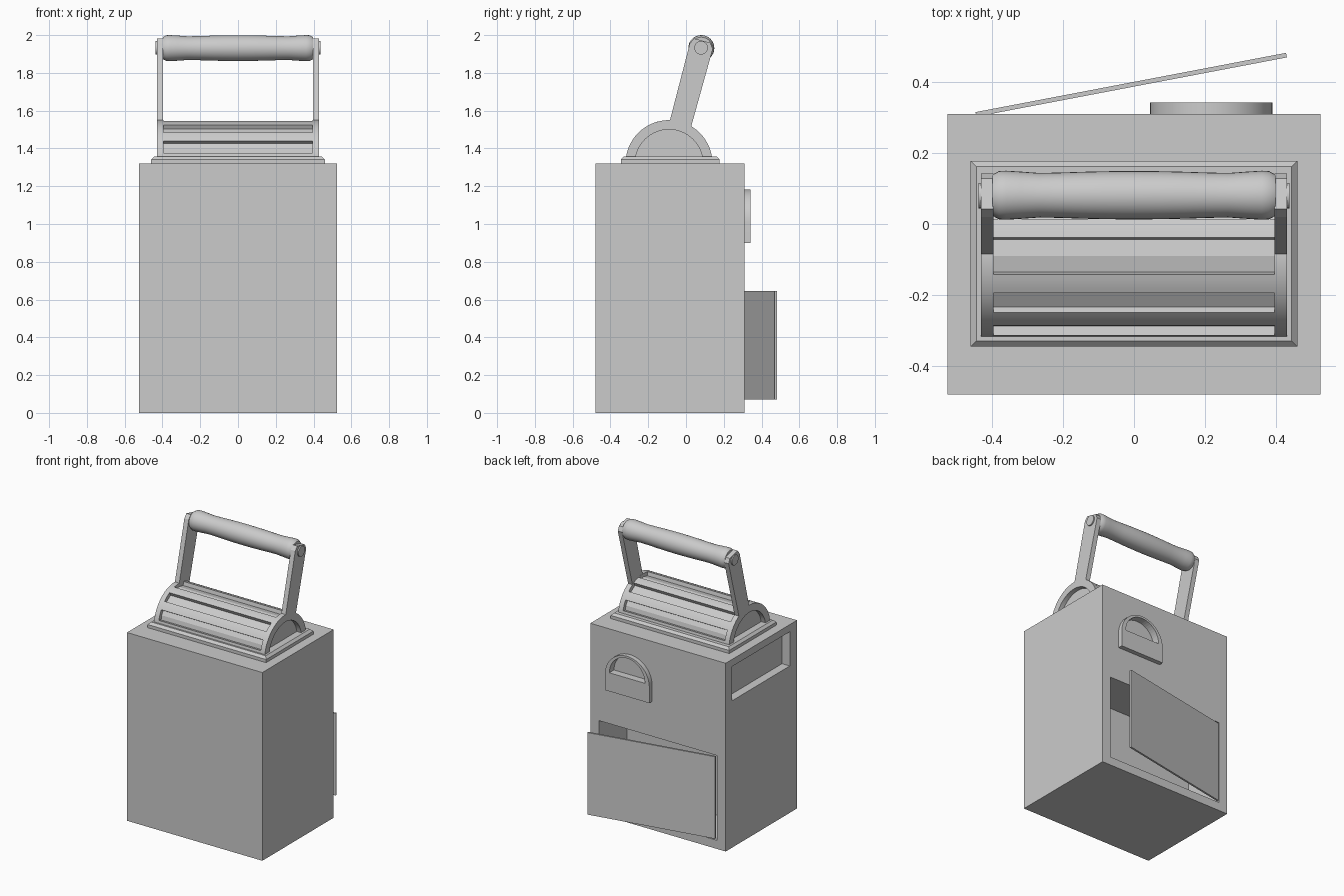
import bpy, bmesh, math
from mathutils import Matrix, Vector

if "Cube" in bpy.data.objects:
    bpy.data.objects.remove(bpy.data.objects["Cube"])


def finish(name, bm, smooth=False):
    bmesh.ops.recalc_face_normals(bm, faces=bm.faces)
    me = bpy.data.meshes.new(name)
    bm.to_mesh(me)
    bm.free()
    ob = bpy.data.objects.new(name, me)
    bpy.context.collection.objects.link(ob)
    if smooth:
        bpy.ops.object.select_all(action='DESELECT')
        ob.select_set(True)
        bpy.context.view_layer.objects.active = ob
        bpy.ops.object.shade_smooth_by_angle(angle=math.radians(30))
    return ob


def prism(name, pts, axis, a, b, smooth=False):
    """Extrude a profile: (y, z) along x, or (x, z) along y."""
    bm = bmesh.new()
    place = (lambda p, t: (t, p[0], p[1])) if axis == 'x' else (lambda p, t: (p[0], t, p[1]))
    face = bm.faces.new([bm.verts.new(place(p, a)) for p in pts])
    out = bmesh.ops.extrude_face_region(bm, geom=[face])
    step = (b - a, 0, 0) if axis == 'x' else (0, b - a, 0)
    bmesh.ops.translate(bm, vec=step, verts=[v for v in out['geom'] if isinstance(v, bmesh.types.BMVert)])
    return finish(name, bm, smooth)


def box_mesh(lo, hi):
    bm = bmesh.new()
    lo, hi = Vector(lo), Vector(hi)
    bmesh.ops.create_cube(bm, size=1, matrix=Matrix.Translation((lo + hi) / 2) @ Matrix.Diagonal((*(hi - lo), 1)))
    return bm


def box(name, lo, hi):
    return finish(name, box_mesh(lo, hi))


def arc(cx, cz, r, d0, d1, n):
    return [(cx + r * math.cos(math.radians(d0 + (d1 - d0) * i / n)),
             cz + r * math.sin(math.radians(d0 + (d1 - d0) * i / n))) for i in range(n + 1)]


def cut(ob, cutter):
    cutter.hide_render = True
    m = ob.modifiers.new('cut', 'BOOLEAN')
    m.operation, m.solver, m.object = 'DIFFERENCE', 'EXACT', cutter
    bpy.context.view_layer.objects.active = ob
    bpy.ops.object.modifier_apply(modifier=m.name)


# Body with battery bay, side window and finger-pull pocket cut in
body = box('body', (-.525, -.48, 0), (.525, .31, 1.32))
latch = prism('back_latch_plate', [(.045, .90), (.39, .90)] + arc(.2175, 1.01, .1725, 0, 180, 24),
              'y', .31, .342, True)
bay = box('bay_cutter', (-.458, 0, .06), (.458, .4, .655))
window = box('window_cutter', (-.6, -.40, 1.03), (-.465, .24, 1.27))
pocket = prism('pocket_cutter', arc(.2175, 1.03, .138, 0, 180, 24), 'y', .29, .4)
for c in (bay, window, pocket):
    cut(body, c)
cut(latch, pocket)
for c in (bay, window, pocket):
    bpy.data.objects.remove(c)

# Back door, hinged slightly open
door = box('back_door', (0, -.006, .07), (.89, .007, .645))
door.location = (-.445, .308, 0)
door.rotation_euler.z = math.atan2(.167, .875)

# Chamfered base plate on the top
bm = box_mesh((-.46, -.345, 1.32), (.46, .178, 1.358))
top = [e for e in bm.edges if all(v.co.z > 1.34 for v in e.verts)]
bmesh.ops.bevel(bm, geom=top, offset=.016, segments=1, affect='EDGES')
finish('top_base_plate', bm)

# Half drum: faceted core, slats between the slots
CY, CZ, R = -.09, 1.32, .23
prism('drum_core', arc(CY, CZ, .207, 0, 180, 8), 'x', -.397, .397)
slats = [(0, 14), (31.5, 46), (63, 77), (103, 117), (134, 148.5), (166, 180)]
for i, (d0, d1) in enumerate(slats):
    prism(f'drum_slat_{i + 1}', arc(CY, CZ, R, d0, d1, 4) + arc(CY, CZ, .19, d1, d0, 4),
          'x', -.397, .397, True)

# Rims, handle arms and bolts on both sides
rim = arc(CY, CZ, R, 0, 180, 32) + arc(CY, CZ, .18, 180, 0, 32)
arm = [(-.09, 1.53), (.02, 1.955), (.042, 1.982), (.128, 1.96), (.142, 1.928), (.023, 1.50)]
for side, s in (('left', -1), ('right', 1)):
    prism(f'drum_rim_{side}', rim, 'x', s * .395, s * .43, True)
    prism(f'handle_arm_{side}', arm, 'x', s * .396, s * .43)
    prism(f'handle_bolt_{side}', arc(.08, 1.933, .036, 0, 345, 23), 'x', s * .42, s * .438, True)

# Contoured grip, turned about the x axis
half = [(.07, .0675), (.14, .066), (.20, .064), (.265, .0625), (.32, .0665), (.36, .069), (.38, .068), (.398, .058)]
profile = [(-x, r) for x, r in reversed(half)] + [(0, .068)] + half
bm = bmesh.new()
N = 32
rings = [[bm.verts.new((x, .081 + r * math.cos(2 * math.pi * k / N), 1.931 + r * math.sin(2 * math.pi * k / N)))
          for k in range(N)] for x, r in profile]
for a, b in zip(rings, rings[1:]):
    for k in range(N):
        bm.faces.new((a[k], a[(k + 1) % N], b[(k + 1) % N], b[k]))
bm.faces.new(rings[0])
bm.faces.new(rings[-1])
finish('handle_grip', bm, True)
